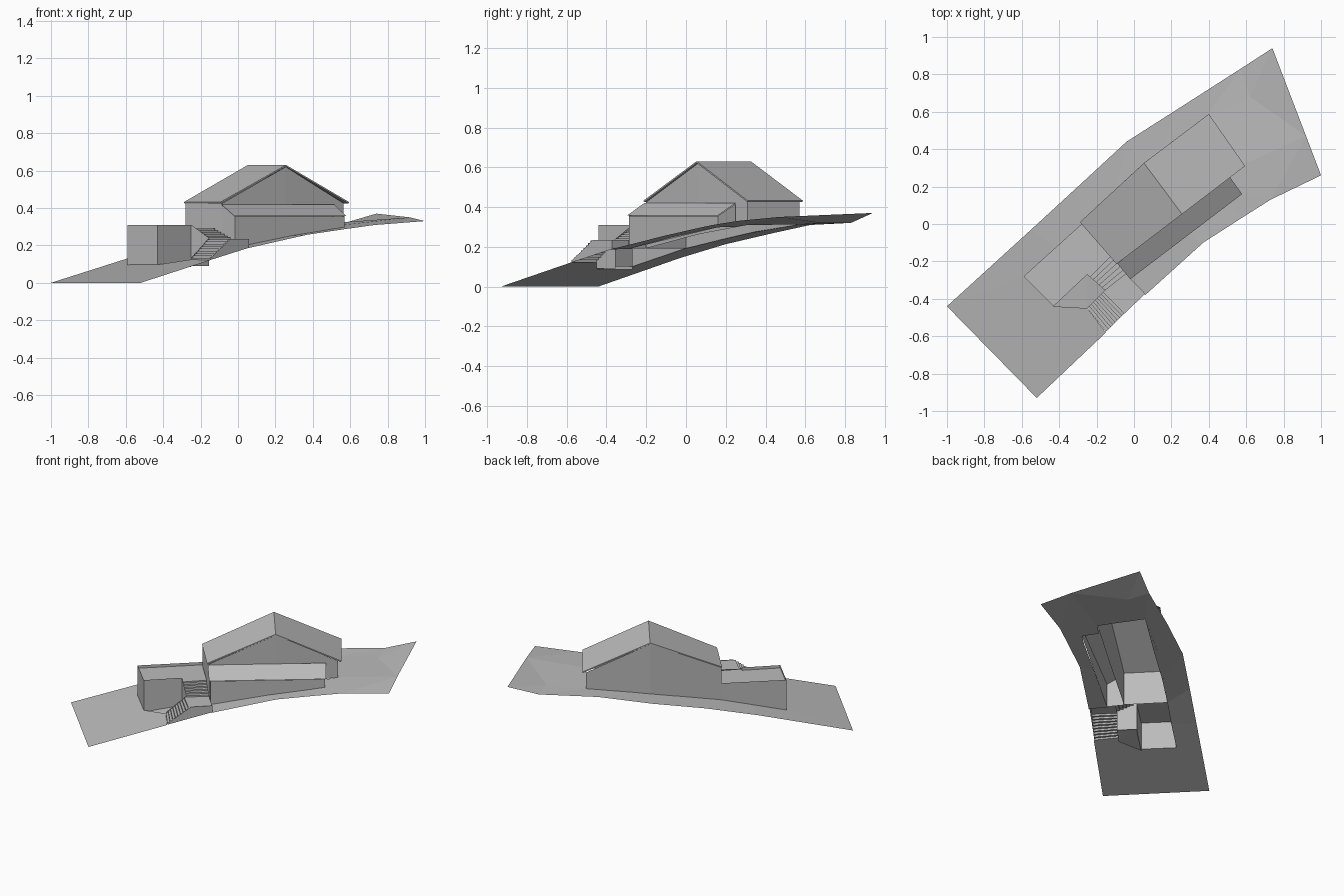
import bpy
from mathutils import Vector

cube = bpy.data.objects.get("Cube")
if cube:
    bpy.data.objects.remove(cube, do_unlink=True)

# One plain colour for everything
grey = bpy.data.materials.new("plain_grey")
grey.use_nodes = True
grey.diffuse_color = (0.5, 0.5, 0.5, 1)
bsdf = grey.node_tree.nodes["Principled BSDF"]
bsdf.inputs["Base Color"].default_value = (0.5, 0.5, 0.5, 1)
bsdf.inputs["Roughness"].default_value = 0.9


def sheet(name, polygons):
    """Flat shaded open surface from a list of 3D polygons."""
    verts, faces, index = [], [], {}
    for poly in polygons:
        face = []
        for p in poly:
            key = tuple(round(c, 4) for c in p)
            if key not in index:
                index[key] = len(verts)
                verts.append(key)
            face.append(index[key])
        faces.append(face)
    mesh = bpy.data.meshes.new(name)
    mesh.from_pydata(verts, [], faces)
    mesh.materials.append(grey)
    obj = bpy.data.objects.new(name, mesh)
    bpy.context.collection.objects.link(obj)
    return obj


# Hillside profile: distance up the slope -> height
PROFILE = [(0, 0), (0.41, 0.098), (0.82, 0.192), (1.25, 0.263), (1.64, 0.31), (2.0, 0.32), (3.0, 0.34)]


def ground(p):
    s = (p[0] + 1) * 0.713 + (p[1] + 0.44) * 0.70
    for (s0, z0), (s1, z1) in zip(PROFILE, PROFILE[1:]):
        if s <= s1:
            return max(0, z0 + (z1 - z0) * (s - s0) / (s1 - s0))
    return PROFILE[-1][1]


def on_ground(p):
    return p if len(p) == 3 else (p[0], p[1], ground(p))


def walls(name, tops, floor=None):
    """Wall run hanging from a line of top points down to the ground."""
    low = [(x, y, ground((x, y)) if floor is None else floor) for x, y, z in tops]
    sheet(name, [[low[i], low[i + 1], tops[i + 1], tops[i]] for i in range(len(tops) - 1)])


def stairs(name, low_a, low_b, high_a, high_b, z0, z1, count):
    """Flight of treads and risers between a low and a high edge."""
    la, lb, ha, hb = (Vector(p) for p in (low_a, low_b, high_a, high_b))
    rise = (z1 - z0) / count
    faces = []
    for i in range(count):
        a0, b0 = la.lerp(ha, i / count), lb.lerp(hb, i / count)
        a1, b1 = la.lerp(ha, (i + 1) / count), lb.lerp(hb, (i + 1) / count)
        z, top = z0 + i * rise, z0 + (i + 1) * rise
        faces.append([(*a0, z), (*b0, z), (*b0, top), (*a0, top)])
        faces.append([(*a0, top), (*b0, top), (*b1, top), (*a1, top)])
    sheet(name, faces)


# Hillside, open under the building
back_out = [(-1, -.44), (-.55, -.03), (-.3, .2), (-.04, .44), (.25, .625), (.57, .83)]
back_in = [(-.59, -.28), (-.42, -.13), (-.28, 0), (-.1, .16), (.12, .34), (.385, .57)]
front_out = [(-.52, -.93), (-.15, -.58), (.06, -.38), (.37, -.10), (.58, .035), (.73, .13)]
front_in = [(-.43, -.44), (-.25, -.45), (-.02, -.29), (.28, -.065), (.5, .1), (.57, .16)]
land = []
for i in range(5):
    land.append([back_out[i], back_in[i], back_in[i + 1], back_out[i + 1]])
    if i != 1:
        land.append([front_in[i], front_out[i], front_out[i + 1], front_in[i + 1]])
land.append([back_out[0], front_out[0], front_in[0], back_in[0]])
peak, crease, edge, tip = (.74, .94, .37), (.62, .68, .32), (.92, .47, .35), (1, .26, .33)
house_n, house_e = back_in[-1], (.565, .31)
land += [
    [back_out[-1], house_n, crease], [back_out[-1], crease, peak],
    [house_n, house_e, edge, crease], [peak, crease, edge],
    [house_e, (.505, .25), front_in[-1], front_out[-1], edge],
    [front_out[-1], tip, edge],
]
sheet("hillside", [[on_ground(p) for p in f] for f in land])

# Main house walls with two gables
eave = .425
west, south = (-.28, 0, eave), (-.085, -.2, eave)
east, north = (.565, .31, eave), (.385, .57, eave)
walls("main_house_walls", [south, (.255, .06, .62), east, north, (.055, .32, .62), west, south])

# Main roof
r_back, r_front = (.053, .326, .63), (.257, .053, .63)
roof = sheet("main_roof", [
    [(-.289, .01, .432), (-.093, -.214, .432), r_front, r_back],
    [r_back, r_front, (.594, .31, .432), (.40, .588, .432)],
])
thick = roof.modifiers.new("thickness", "SOLIDIFY")
thick.thickness = .008

# Lean-to along the front gable
sheet("lean_to_roof", [[(-.09, -.21, .42), (-.02, -.295, .358), (.578, .16, .358), (.513, .25, .42)]])
walls("lean_to_walls", [(-.085, -.205, .415), (-.015, -.287, .355), (.57, .16, .355), (.508, .25, .415)])

# Flat-roofed garage with a low parapet
g_n, g_w, g_s, g_e = (-.59, -.28), (-.43, -.44), (-.25, -.27), (-.14, -.155)
walls("garage_walls", [(-.28, 0, .31), (*g_n, .31), (*g_w, .31)])
walls("garage_front_wall", [(*g_w, .31), (*g_s, .31)], .085)
sheet("garage_roof", [[(*p, .29) for p in (g_n, g_w, g_s, g_e, (-.28, 0))]])

# Sunken forecourt beside the garage
inner_low, inner_high = (-.25, -.45), (-.155, -.355)
sheet("forecourt", [
    [(*g_w, .085), (*inner_low, .09), (*g_s, .115)],
    [(*inner_low, .09), (*inner_high, .1), (*g_s, .115)],
])

# Terrace, its outer wall and the two flights of stairs
outer_low, outer_high = (-.15, -.575), (-.04, -.468)
corner, nook = (.06, -.373), (-.02, -.29)
sheet("terrace", [[(*p, .232) for p in (outer_high, corner, nook, (-.05, -.25), inner_high)]])
walls("terrace_outer_wall", [(*outer_low, .13), (*outer_high, .235), (*corner, .235), (*nook, .235)])
walls("stair_inner_wall", [(*inner_high, .24), (*inner_low, .135)], .09)
walls("stair_side_wall", [(*g_s, .31), (*inner_high, .24)], .1)
stairs("lower_stairs", inner_low, outer_low, inner_high, outer_high, .12, .232, 9)
stairs("upper_stairs", inner_high, (-.04, -.265), g_s, g_e, .232, .29, 6)
